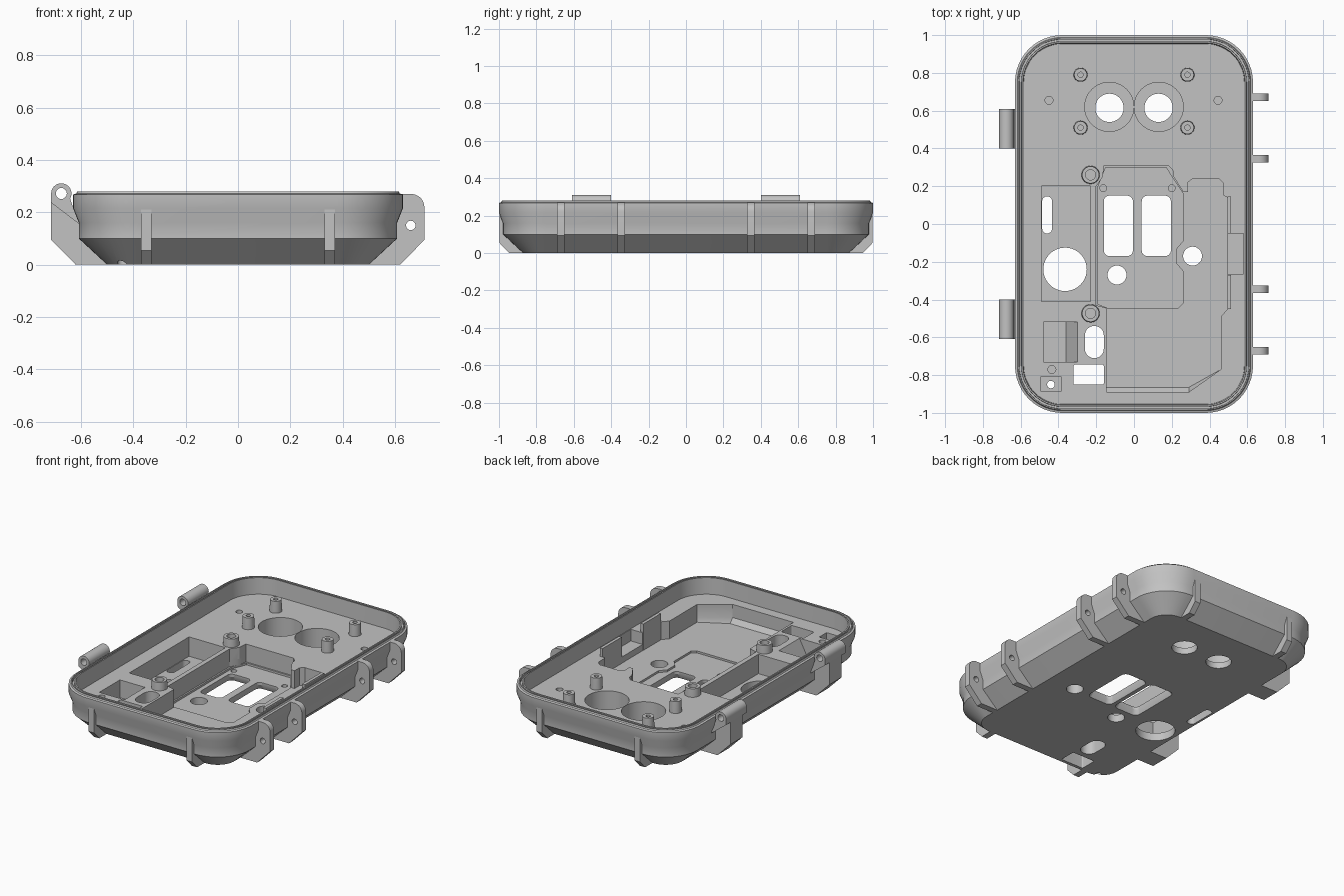
import bpy, bmesh, math

if "Cube" in bpy.data.objects:
    bpy.data.objects.remove(bpy.data.objects["Cube"])

gray = bpy.data.materials.new("light_gray_plastic")
gray.diffuse_color = (0.54, 0.54, 0.54, 1)
gray.use_nodes = True
gray.node_tree.nodes["Principled BSDF"].inputs["Base Color"].default_value = gray.diffuse_color


def rrect(cx, cy, hx, hy, r, n=8):
    """Rounded rectangle outline."""
    pts = []
    for k, (sx, sy) in enumerate(((1, 1), (-1, 1), (-1, -1), (1, -1))):
        for i in range(n + 1):
            a = math.pi / 2 * (k + i / n)
            pts.append((cx + sx * (hx - r) + r * math.cos(a), cy + sy * (hy - r) + r * math.sin(a)))
    return pts


def circle(cx, cy, r, n=40):
    return [(cx + r * math.cos(2 * math.pi * i / n), cy + r * math.sin(2 * math.pi * i / n)) for i in range(n)]


def box(x0, x1, y0, y1):
    return [(x0, y0), (x1, y0), (x1, y1), (x0, y1)]


AXES = {'z': lambda u, v, t: (u, v, t), 'y': lambda u, v, t: (u, t, v), 'x': lambda u, v, t: (t, u, v)}


def loft(name, rings, axis='z'):
    """Closed solid through matching outlines; rings = [(outline, height), ...]."""
    bm = bmesh.new()
    loops = [[bm.verts.new(AXES[axis](u, v, t)) for u, v in pts] for pts, t in rings]
    for a, b in zip(loops, loops[1:]):
        for i in range(len(a)):
            j = (i + 1) % len(a)
            bm.faces.new((a[i], a[j], b[j], b[i]))
    bm.faces.new(loops[0])
    bm.faces.new(loops[-1])
    bmesh.ops.recalc_face_normals(bm, faces=bm.faces)
    me = bpy.data.meshes.new(name)
    bm.to_mesh(me)
    bm.free()
    ob = bpy.data.objects.new(name, me)
    bpy.context.collection.objects.link(ob)
    me.materials.append(gray)
    return ob


def prism(name, pts, a, b, axis='z'):
    return loft(name, [(pts, a), (pts, b)], axis)


def cut(ob, cutter):
    cutter.hide_render = True
    m = ob.modifiers.new("cut", 'BOOLEAN')
    m.operation, m.solver, m.object = 'DIFFERENCE', 'EXACT', cutter
    bpy.context.view_layer.objects.active = ob
    bpy.ops.object.modifier_apply(modifier=m.name)
    bpy.data.objects.remove(cutter, do_unlink=True)


def smooth(ob):
    bpy.ops.object.select_all(action='DESELECT')
    ob.select_set(True)
    bpy.context.view_layer.objects.active = ob
    bpy.ops.object.shade_smooth_by_angle(angle=math.radians(25))


DECK, FLOOR, OPEN = 0.175, 0.05, 0.24

# Case shell: outer flank, grooved rim, inner wall and raised deck
sections = [(0.13, 0), (0.022, 0.10), (0.022, 0.16), (0, 0.215), (0, 0.268), (0.012, 0.272), (0.016, 0.28),
            (0.022, 0.28), (0.023, 0.265), (0.033, 0.265), (0.034, 0.28), (0.042, 0.28), (0.046, DECK)]
case = loft("case_shell", [(rrect(0, 0, 0.63 - d, 1 - d, 0.25 - d, 12), z) for d, z in sections])

# Pockets sunk into the deck
main = [(-0.16, 0.31), (0.18, 0.31), (0.205, 0.285), (0.21, 0.25), (0.26, 0.17), (0.285, 0.17), (0.285, 0.22),
        (0.31, 0.24), (0.45, 0.24), (0.475, 0.215), (0.475, 0.15), (0.495, 0.14), (0.495, -0.45), (0.46, -0.49),
        (0.46, -0.77), (0.29, -0.89), (-0.145, -0.89), (-0.145, -0.445), (-0.2, -0.43), (-0.2, 0.2), (-0.165, 0.25)]
low = [(x, max(y, -0.865)) for x, y in main]
cut(case, loft("main_pocket", [(low, 0.06), (main, 0.09), (main, OPEN)]))
recess = [(-0.15, 0.30), (0.17, 0.30), (0.20, 0.25), (0.26, 0.16), (0.26, -0.09), (0.225, -0.13), (0.225, -0.21),
          (0.26, -0.25), (0.26, -0.42), (0.235, -0.444), (-0.14, -0.444), (-0.19, -0.425), (-0.19, 0.2)]
cut(case, prism("window_recess", recess, 0.047, 0.1))
cut(case, prism("side_notch", box(0.46, 0.58, -0.265, -0.05), 0.1, OPEN))
cut(case, prism("left_pocket", box(-0.49, -0.23, -0.41, 0.2), FLOOR, OPEN))
cut(case, loft("ramp_pocket", [(box(-0.48, -0.36, -0.73, -0.52), 0.06), (box(-0.48, -0.30, -0.73, -0.52), DECK),
                               (box(-0.48, -0.30, -0.73, -0.52), OPEN)]))
cut(case, prism("corner_pocket", box(-0.495, -0.385, -0.885, -0.81), 0.1, OPEN))
for s in (-1, 1):
    cut(case, prism("lens_well", circle(s * 0.131, 0.62, 0.13, 48), FLOOR - 0.01 + 0.001 * s, OPEN))

# Through holes
for s in (-1, 1):
    cut(case, prism("lens_hole", circle(s * 0.13, 0.615, 0.075), -0.1, OPEN))
for cx in (-0.083, 0.118):
    cut(case, loft("window", [(rrect(cx, -0.01, 0.091, 0.178, 0.035), -0.01), (rrect(cx, -0.01, 0.077, 0.16, 0.03), 0.03),
                              (rrect(cx, -0.01, 0.077, 0.16, 0.03), OPEN)]))
for x, y, r in ((-0.365, -0.24, 0.115), (-0.09, -0.27, 0.05), (0.31, -0.17, 0.05), (-0.44, -0.85, 0.02)):
    cut(case, prism("round_hole", circle(x, y, r), -0.1, OPEN))
cut(case, prism("slot", rrect(-0.46, 0.048, 0.026, 0.098, 0.025), -0.1, OPEN))
cut(case, prism("oval_hole", rrect(-0.21, -0.625, 0.05, 0.085, 0.049), -0.1, OPEN))
cut(case, prism("port_hole", rrect(-0.24, -0.797, 0.08, 0.053, 0.008), -0.1, OPEN))
# Blind screw holes
for x, y, z in ((-0.45, 0.655, 0.12), (0.445, 0.655, 0.12), (-0.435, -0.77, 0.12)):
    cut(case, prism("screw_hole", circle(x, y, 0.021, 20), z, OPEN))
for x in (-0.163, 0.2):
    cut(case, prism("pin_hole", circle(x, 0.19, 0.018, 20), 0.03, OPEN))
smooth(case)


# Screw bosses
def boss(name, x, y, r, hole, z0, z1):
    prof = [(r + 0.003, z0 - 0.02), (r + 0.003, z0), (r, z1), (hole, z1), (hole, z0 + 0.01)]
    smooth(loft(name, [(circle(x, y, q, 24), z) for q, z in prof]))


for x in (-0.283, 0.283):
    for y in (0.79, 0.51):
        boss("lens_screw_boss", x, y, 0.034, 0.014, DECK, 0.25)
for y in (0.26, -0.473):
    boss("board_screw_boss", -0.23, y, 0.045, 0.027, DECK, 0.228)

# Thin upright walls beside the side notch
for y0, y1 in ((-0.05, 0.145), (-0.45, -0.27)):
    prism("upright_wall", box(0.494, 0.514, y0, y1), 0.055, 0.23)

# Latch ears on the right
ear = [(0.5, 0), (0.62, 0), (0.712, 0.095), (0.712, 0.22)]
ear += [(0.662 + 0.05 * math.cos(a), 0.22 + 0.05 * math.sin(a)) for a in [math.pi / 16 * i for i in range(1, 9)]]
ear += [(0.615, 0.27), (0.6, 0.1)]
for y in (-0.67, -0.345, 0.345, 0.67):
    ob = prism("latch_ear", ear, y - 0.02, y + 0.02, 'y')
    cut(ob, prism("pin", circle(0.66, 0.15, 0.018, 24), y - 0.1, y + 0.1, 'y'))
    smooth(ob)

# Hinge knuckles on the left, overhanging a narrower support block
knuckle = [(-0.6, 0.15), (-0.714, 0.237), (-0.714, 0.27)]
knuckle += [(-0.675 + 0.039 * math.cos(a), 0.272 + 0.039 * math.sin(a))
            for a in [math.pi - math.pi / 12 * i for i in range(1, 15)]]
knuckle += [(-0.632, 0.225), (-0.6, 0.165)]
block = [(-0.5, 0), (-0.62, 0), (-0.714, 0.095), (-0.714, 0.24), (-0.6, 0.155), (-0.6, 0.1)]
for s in (-1, 1):
    c = s * 0.505
    ob = prism("hinge_knuckle", knuckle, c - 0.105, c + 0.105, 'y')
    cut(ob, prism("pin", circle(-0.675, 0.272, 0.021, 24), c - 0.2, c + 0.2, 'y'))
    smooth(ob)
    prism("hinge_block", block, c - 0.06, c + 0.06, 'y')

# Foot ribs on the front and back
for s in (-1, 1):
    rib = [(s * y, z) for y, z in ((0.87, 0), (0.945, 0), (0.998, 0.055), (0.998, 0.235), (0.97, 0.235), (0.97, 0.1))]
    for x in (-0.35, 0.35):
        prism("end_rib", rib, x - 0.02, x + 0.02, 'x')
